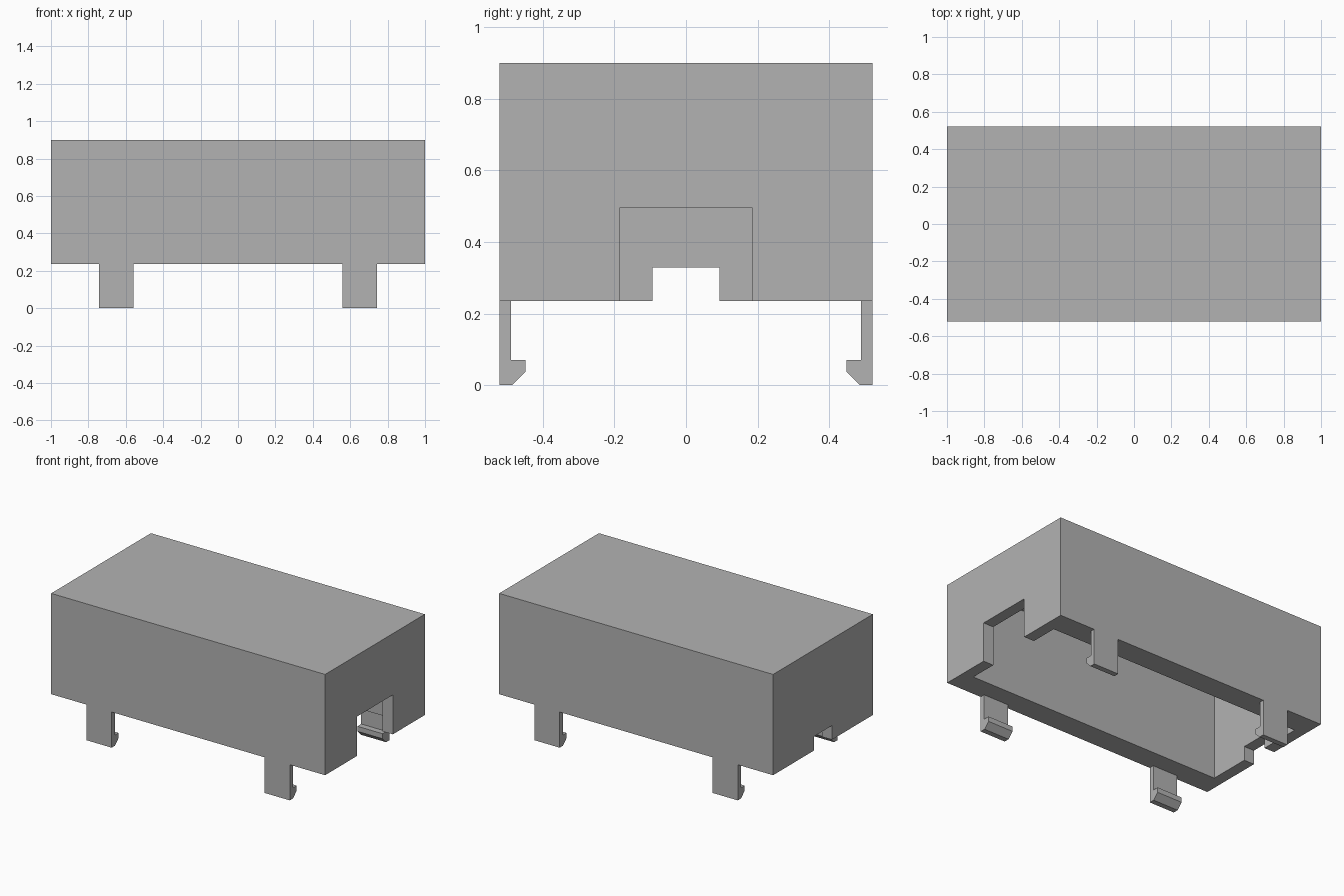
import bpy
import bmesh
from mathutils import Vector

default = bpy.data.objects.get("Cube")
if default:
    bpy.data.objects.remove(default, do_unlink=True)

HALF_X, HALF_Y = 1.0, 0.52
BOTTOM, TOP = 0.235, 0.9
END_WALL, SIDE_WALL = 0.074, 0.152

grey = bpy.data.materials.new("light_grey")
grey.use_nodes = True
colour = (0.45, 0.45, 0.45, 1.0)
grey.diffuse_color = colour
grey.node_tree.nodes["Principled BSDF"].inputs["Base Color"].default_value = colour


def add_object(name, bm):
    bmesh.ops.recalc_face_normals(bm, faces=bm.faces)
    mesh = bpy.data.meshes.new(name)
    bm.to_mesh(mesh)
    bm.free()
    mesh.materials.append(grey)
    obj = bpy.data.objects.new(name, mesh)
    bpy.context.collection.objects.link(obj)
    return obj


def box(name, low, high):
    low, high = Vector(low), Vector(high)
    bm = bmesh.new()
    bmesh.ops.create_cube(bm, size=1)
    bmesh.ops.scale(bm, vec=high - low, verts=bm.verts)
    bmesh.ops.translate(bm, vec=(low + high) / 2, verts=bm.verts)
    return add_object(name, bm)


def cut(target, cutter):
    cutter.hide_render = True
    mod = target.modifiers.new("cut", "BOOLEAN")
    mod.operation = "DIFFERENCE"
    mod.solver = "EXACT"
    mod.object = cutter
    bpy.context.view_layer.objects.active = target
    bpy.ops.object.modifier_apply(modifier=mod.name)
    bpy.data.objects.remove(cutter, do_unlink=True)


# Hollow cover, open underneath
cover = box("cover", (-HALF_X, -HALF_Y, BOTTOM), (HALF_X, HALF_Y, TOP))
inner_x, inner_y = HALF_X - END_WALL, HALF_Y - SIDE_WALL
cut(cover, box("cavity", (-inner_x, -inner_y, 0.1), (inner_x, inner_y, TOP - END_WALL)))

# Large opening in one end wall, small opening in the other
cut(cover, box("large_opening", (0.8, -0.186, 0.1), (1.1, 0.186, 0.495)))
cut(cover, box("small_opening", (-1.1, -0.093, 0.1), (-0.8, 0.093, 0.328)))

# Hooked clip outline: distance from the centre line, height
CLIP = [(HALF_Y, 0), (0.485, 0), (0.448, 0.037), (0.448, 0.07),
        (0.488, 0.07), (0.488, BOTTOM), (HALF_Y, BOTTOM)]


def clip(name, x, side):
    bm = bmesh.new()
    verts = [bm.verts.new((x - 0.092, side * y, z)) for y, z in CLIP]
    face = bm.faces.new(verts)
    result = bmesh.ops.extrude_face_region(bm, geom=[face])
    moved = [g for g in result["geom"] if isinstance(g, bmesh.types.BMVert)]
    bmesh.ops.translate(bm, vec=(0.184, 0, 0), verts=moved)
    return add_object(name, bm)


# Four clips, two per long side
for x, x_name in ((-0.65, "right"), (0.65, "left")):
    for side, y_name in ((-1, "front"), (1, "back")):
        clip(f"clip_{y_name}_{x_name}", x, side)
